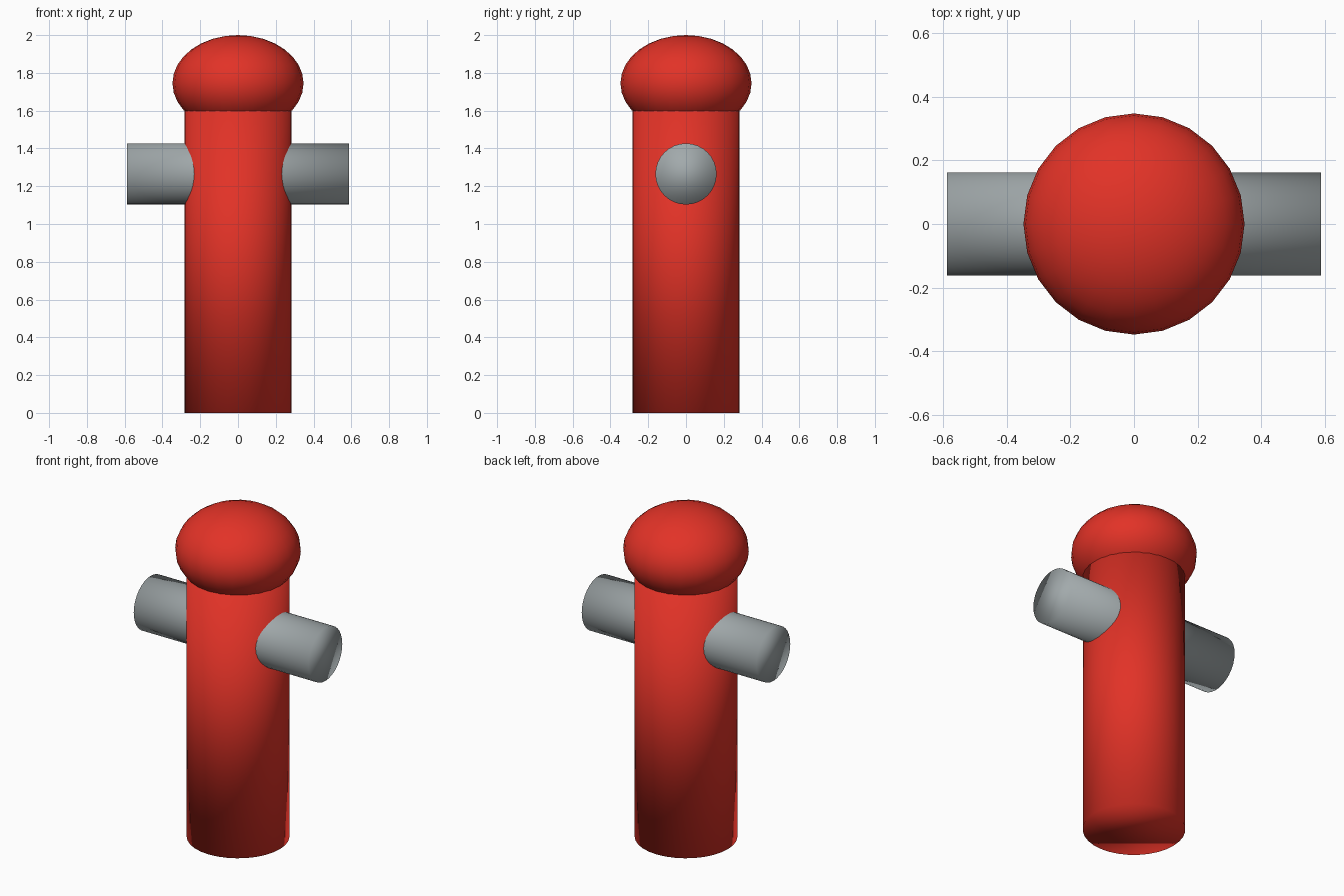
import bpy
from math import pi

cube = bpy.data.objects.get("Cube")
if cube:
    bpy.data.objects.remove(cube, do_unlink=True)


def make_material(name, color):
    mat = bpy.data.materials.new(name)
    mat.use_nodes = True
    mat.diffuse_color = color
    bsdf = next(n for n in mat.node_tree.nodes if n.type == "BSDF_PRINCIPLED")
    bsdf.inputs["Base Color"].default_value = color
    return mat


def finish(name, mat):
    obj = bpy.context.object
    obj.name = name
    obj.data.materials.append(mat)
    # Smooth across the cap rims too, for the soft rounded shading
    bpy.ops.object.shade_smooth()
    return obj


def cylinder(name, mat, radius, length, z, rotation=(0, 0, 0)):
    bpy.ops.mesh.primitive_cylinder_add(
        vertices=32, radius=radius, depth=length, location=(0, 0, z), rotation=rotation)
    return finish(name, mat)


red = make_material("red paint", (0.76, 0.032, 0.02, 1))
grey = make_material("grey metal", (0.36, 0.40, 0.41, 1))

# Upright barrel, standing on the ground
cylinder("barrel", red, 0.283, 1.6, 0.8)

# Side outlets: one pipe through the barrel
cylinder("outlet_pipe", grey, 0.162, 1.175, 1.265, (0, pi / 2, 0))

# Flattened dome cap, sunk onto the barrel
bpy.ops.mesh.primitive_uv_sphere_add(
    segments=24, ring_count=16, radius=1, location=(0, 0, 1.745))
dome = finish("dome_cap", red)
dome.scale = (0.347, 0.347, 0.255)
